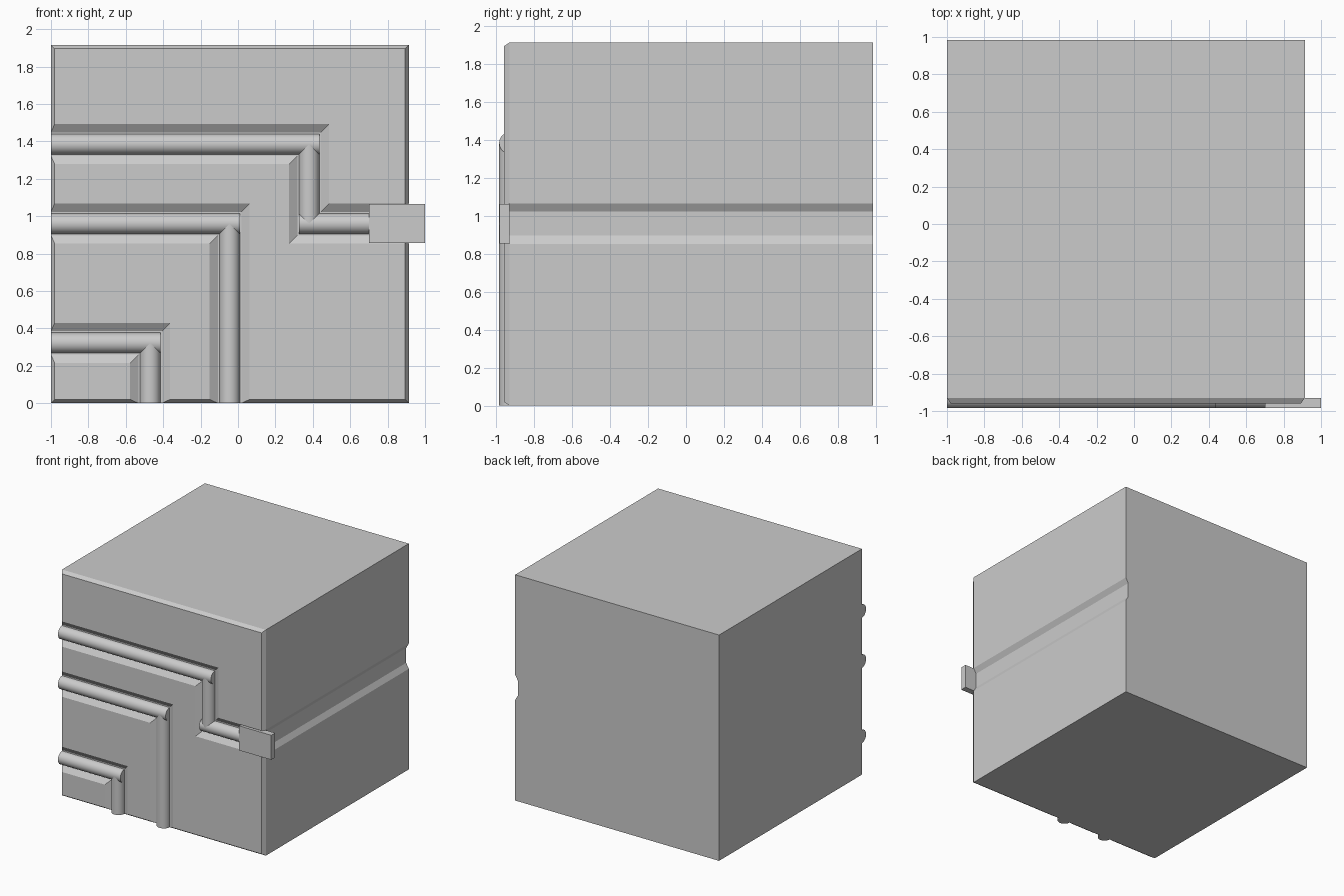
import bpy, bmesh
from math import cos, sin, pi, radians
from mathutils import Vector

if "Cube" in bpy.data.objects:
    bpy.data.objects.remove(bpy.data.objects["Cube"])

R = 0.055                      # pipe radius
FRONT, FLOOR = -0.96, -0.93    # front face and channel floor
OUTER, INNER = 0.107, 0.063    # channel half widths at the mouth and floor
RIGHT, BACK, TOP = 0.913, 0.985, 1.915


def loft(name, rings):
    """Closed solid through a series of equal-sized rings."""
    bm = bmesh.new()
    vs = [[bm.verts.new(p) for p in ring] for ring in rings]
    n = len(vs[0])
    for a, b in zip(vs, vs[1:]):
        for i in range(n):
            j = (i + 1) % n
            bm.faces.new((a[i], a[j], b[j], b[i]))
    bm.faces.new(vs[0])
    bm.faces.new(vs[-1][::-1])
    bmesh.ops.recalc_face_normals(bm, faces=bm.faces)
    mesh = bpy.data.meshes.new(name)
    bm.to_mesh(mesh)
    bm.free()
    ob = bpy.data.objects.new(name, mesh)
    bpy.context.collection.objects.link(ob)
    return ob


def sweep(name, path, profile):
    """Mitred sweep of (offset, y) profile along an x-z path."""
    pts = [Vector(p) for p in path]
    dirs = [(b - a).normalized() for a, b in zip(pts, pts[1:])]
    norms = [Vector((-d.y, d.x)) for d in dirs]
    rings = []
    for i, p in enumerate(pts):
        n1, n2 = norms[max(i - 1, 0)], norms[min(i, len(norms) - 1)]
        m = (n1 + n2) / (1 + n1.dot(n2))
        rings.append([(p.x + m.x * o, y, p.y + m.y * o) for o, y in profile])
    return loft(name, rings)


def block_ring(y, inset):
    return [(x, y, z) for x, z in ((-1 + inset, inset), (RIGHT - inset, inset),
                                   (RIGHT - inset, TOP - inset), (-1 + inset, TOP - inset))]


# Main block with chamfered front edges
block = loft("block", [block_ring(BACK, 0), block_ring(-0.93, 0), block_ring(FRONT, 0.02)])

# Channels for the three pipe runs
channel = [(-OUTER, -1.1), (-OUTER, FRONT), (-INNER, FLOOR), (INNER, FLOOR), (OUTER, FRONT), (OUTER, -1.1)]
routes = {
    "upper": [(-1, 1.385), (0.38, 1.385), (0.38, 0.96), (0.70, 0.96)],
    "middle": [(-1, 0.96), (-0.045, 0.96), (-0.045, 0)],
    "lower": [(-1, 0.322), (-0.47, 0.322), (-0.47, 0)],
}
cutters = []
for name, path in routes.items():
    end = (1.2, 0.96) if name == "upper" else (path[-1][0], -0.2)
    cutters.append(sweep(name + "_cutter", [(-1.2, path[0][1])] + path[1:-1] + [end], channel))

# Groove along the right side
depth = 0.025
side = [(1.1, -OUTER), (RIGHT, -OUTER), (RIGHT - depth, -INNER),
        (RIGHT - depth, INNER), (RIGHT, OUTER), (1.1, OUTER)]
cutters.append(loft("side_cutter", [[(x, y, 0.96 + z) for x, z in side] for y in (-1.2, 1.2)]))

bpy.context.view_layer.objects.active = block
for c in cutters:
    c.hide_render = True
    mod = block.modifiers.new(c.name, 'BOOLEAN')
    mod.operation, mod.solver, mod.object = 'DIFFERENCE', 'EXACT', c
    bpy.ops.object.modifier_apply(modifier=mod.name)
    bpy.data.objects.remove(c)

# Half-round pipes: horizontal runs reach past the corner, vertical ones butt in
half_round = [(R * cos(pi * i / 20), FLOOR - R * sin(pi * i / 20)) for i in range(21)]
for name, path in routes.items():
    for k, (a, b) in enumerate(zip(path, path[1:])):
        a, b = Vector(a), Vector(b)
        if abs(a.y - b.y) < 1e-6:
            if k > 0:
                a.x -= R
            if k < len(path) - 2:
                b.x += R
        pipe = sweep(f"{name}_pipe_{k + 1}", [a, b], half_round)
        bpy.ops.object.select_all(action='DESELECT')
        pipe.select_set(True)
        bpy.context.view_layer.objects.active = pipe
        bpy.ops.object.shade_smooth_by_angle(angle=radians(30))

# Connector tab at the end of the upper pipe
z0, z1 = 0.96 - OUTER + 0.003, 0.96 + OUTER - 0.003
loft("connector_tab", [[(x, -0.983, z0), (x, -0.93, z0), (x, -0.93, z1), (x, -0.983, z1)]
                       for x in (0.70, 1.0)])
